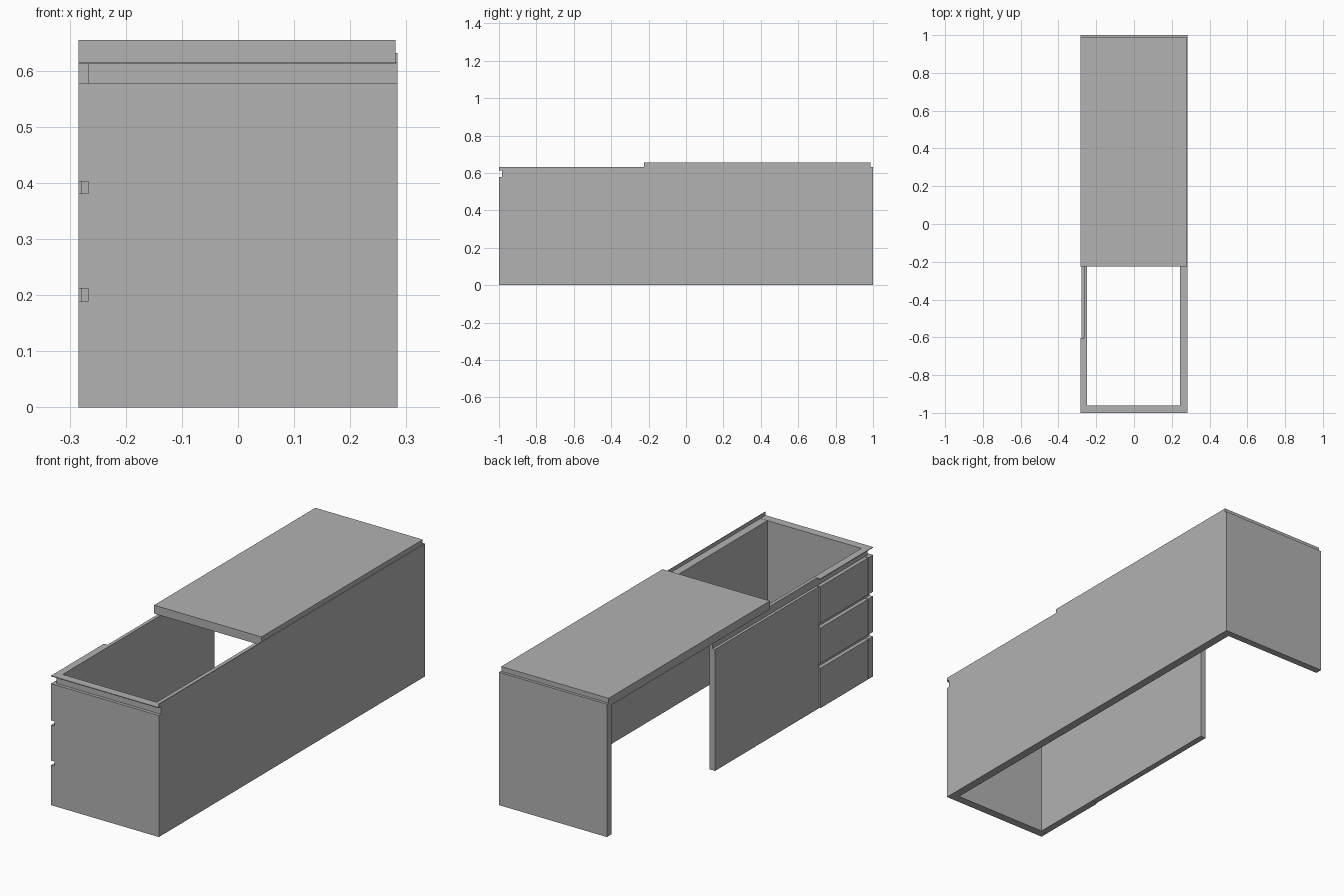
import bpy
import bmesh

old = bpy.data.objects.get("Cube")
if old:
    bpy.data.objects.remove(old, do_unlink=True)

grey = bpy.data.materials.new("plain_grey")
grey.use_nodes = True
colour = (0.445, 0.445, 0.445, 1)
grey.diffuse_color = colour
grey.node_tree.nodes["Principled BSDF"].inputs["Base Color"].default_value = colour


def panel(name, *boxes):
    """One object made of boxes, each given as x, y and z ranges."""
    bm = bmesh.new()
    for box in boxes:
        verts = bmesh.ops.create_cube(bm, size=1)["verts"]
        for v in verts:
            for i, (low, high) in enumerate(box):
                v.co[i] = low if v.co[i] < 0 else high
    mesh = bpy.data.meshes.new(name)
    bm.to_mesh(mesh)
    bm.free()
    mesh.materials.append(grey)
    obj = bpy.data.objects.new(name, mesh)
    bpy.context.collection.objects.link(obj)


# Shared edges of the desk
R, L = -0.284, 0.284          # outer sides
INNER_R, CORE_R = -0.25, -0.266
INNER_L, CORE_L = 0.244, 0.281
FRONT, CORE_F, INNER_F = -1, -0.985, -0.96
SPLIT, DOOR_END = -0.6, 0.18  # drawers | door | knee space
FACE_TOP, RIM, LIP = 0.578, 0.615, 0.632

# Sliding worktop slab
panel("worktop", ((R, CORE_L), (-0.225, 0.987), (RIM, 0.655)))

# Long closed side, with its thin outer sheet notched at the front
panel("long_side_core", ((INNER_L, CORE_L), (CORE_F, 0.987), (0, RIM)))
panel("long_side_sheet",
      ((CORE_L, L), (FRONT, 1), (0, FACE_TOP)),
      ((CORE_L, L), (CORE_F, 1), (FACE_TOP, RIM)),
      ((CORE_L, L), (FRONT, 1), (RIM, LIP)))

# End leg at the knee space
panel("end_leg_core", ((R, INNER_L), (0.967, 0.987), (0, RIM)))
panel("end_leg_sheet", ((R, CORE_L), (0.987, 1), (0, LIP)))

# Front end panel
panel("front_core", ((CORE_R, INNER_L), (CORE_F, INNER_F), (0, RIM)))
panel("front_face", ((CORE_R, CORE_L), (FRONT, CORE_F), (0, FACE_TOP)))

# Drawer bank: wall behind, then three fronts with finger grooves between
panel("drawer_wall", ((CORE_R, INNER_R), (INNER_F, SPLIT), (0, RIM)))
for i, z in enumerate([(0, 0.19), (0.212, 0.381), (0.403, FACE_TOP)]):
    panel(f"drawer_front_{i + 1}", ((R, CORE_R), (-0.962, SPLIT - 0.006), z))
    panel(f"front_edge_{i + 1}", ((R, CORE_R), (FRONT, -0.965), z))

# Door panel with the rail that carries the worktop
panel("door_panel", ((-0.279, INNER_R), (SPLIT, DOOR_END), (0, FACE_TOP)))
panel("door_rail", ((CORE_R, INNER_R), (SPLIT, DOOR_END), (FACE_TOP, RIM)))

# Thin overhanging rim around the open compartment
rim_z = (RIM - 0.003, RIM + 0.0005)
panel("rim",
      ((R, CORE_L), (FRONT, INNER_F), rim_z),
      ((R, INNER_R), (INNER_F, SPLIT - 0.003), rim_z))
